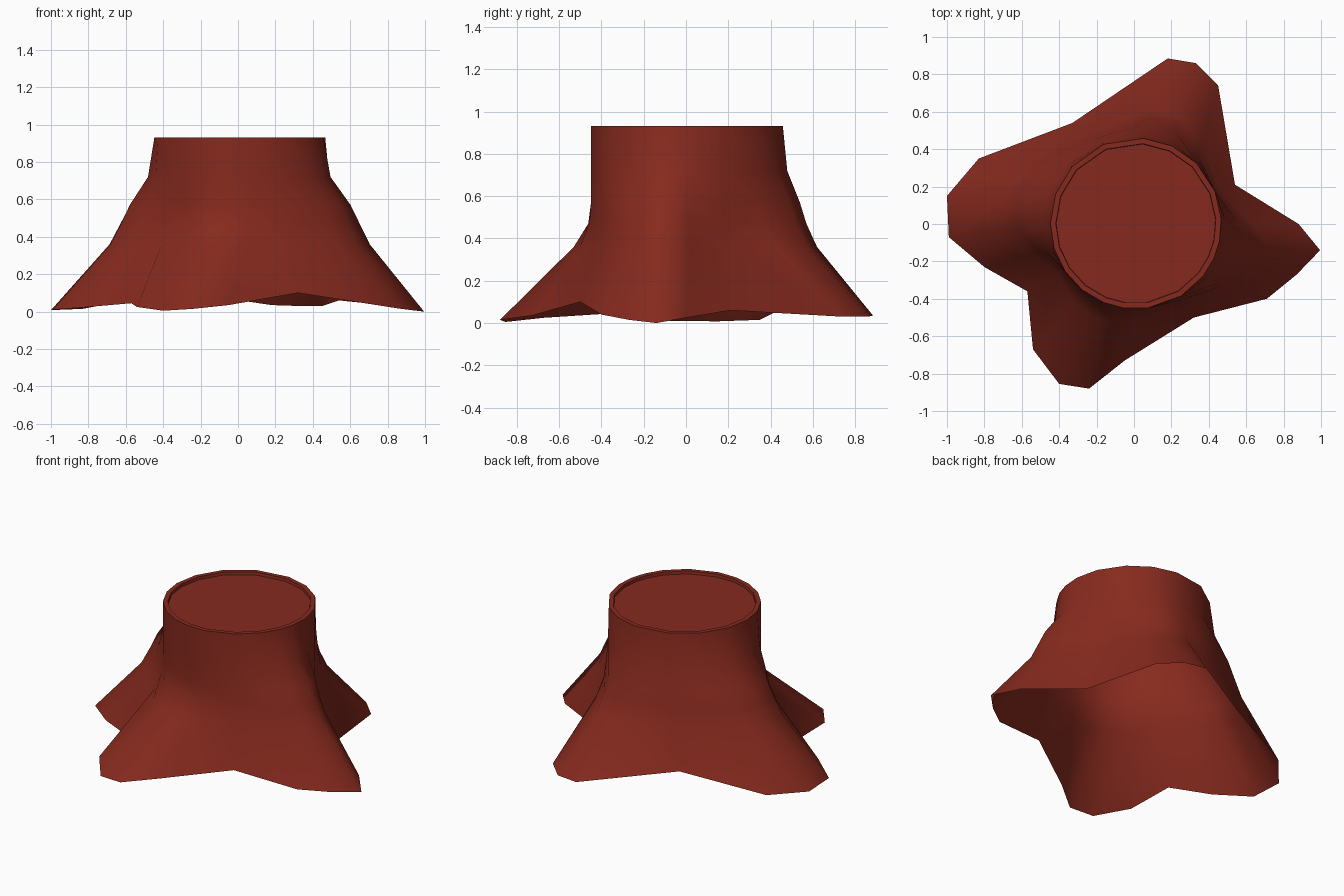
import bpy, bmesh, math
from mathutils import Vector

if "Cube" in bpy.data.objects:
    bpy.data.objects.remove(bpy.data.objects["Cube"])

# Root outline on the ground (x, y, z), counter-clockwise from the right root
base = [(.995, -.14, 0), (.88, 0, .025), (.54, .21, .06), (.45, .74, .03),
        (.33, .86, .03), (.18, .885, .035), (-.33, .54, .11), (-.83, .35, .015),
        (-1, .15, .008), (-.99, -.07, .01), (-.80, -.23, .025), (-.57, -.36, .045),
        (-.54, -.67, .025), (-.40, -.855, .005), (-.24, -.88, .015), (-.05, -.73, .035),
        (.32, -.50, .1), (.71, -.40, .04), (.87, -.27, .015)]
# Matching directions around the cut trunk, in degrees
angles = [-12, 3, 22, 45, 65, 85, 112, 138, 160, 180, 197, 214, 231, 248, 262,
          278, 302, 322, 336]
# How late each side flares: 0 spreads early, 1 stays upright until low down
late = [0, .3, 1, .8, .4, .3, 0, 0, 0, .1, .5, 1, 1, 1, 1, 1, .4, 0, 0]
# Flare profile: height, early spread, late spread
profile = [(.932, 0, 0), (.72, .07, 0), (.57, .27, 0), (.47, .36, .03),
           (.36, .46, .19), (0, 1, 1)]


def trunk_point(deg, radius, z):
    a = math.radians(deg)
    return Vector((.01 + radius * math.cos(a), .003 + radius * math.sin(a), z))


def bridge(bm, upper, lower):
    n = len(upper)
    for i in range(n):
        j = (i + 1) % n
        bm.faces.new((upper[i], lower[i], lower[j], upper[j]))


def make_ring(bm, radius, z):
    return [bm.verts.new(trunk_point(d, radius, z)) for d in angles]


bm = bmesh.new()

# Bark: rings flaring out from the trunk into four roots, open underneath
rings = []
for z, early, low in profile:
    ring = []
    for (x, y, foot), deg, w in zip(base, angles, late):
        top = trunk_point(deg, .457, 0)
        f = early + (low - early) * w
        ring.append(bm.verts.new((top.x + (x - top.x) * f,
                                  top.y + (y - top.y) * f, z if z else foot)))
    rings.append(ring)
for upper, lower in zip(rings, rings[1:]):
    bridge(bm, upper, lower)

# Cut top: flat thin rim around a slightly sunken face
rim = make_ring(bm, .428, .932)
sunk = make_ring(bm, .426, .914)
bridge(bm, rim, rings[0])
bridge(bm, sunk, rim)
bm.faces.new(sunk)

bmesh.ops.recalc_face_normals(bm, faces=bm.faces)
mesh = bpy.data.meshes.new("tree_stump")
bm.to_mesh(mesh)
bm.free()
stump = bpy.data.objects.new("tree_stump", mesh)
bpy.context.collection.objects.link(stump)

# Reddish bark colour
mat = bpy.data.materials.new("red_bark")
mat.diffuse_color = (.24, .023, .013, 1)
mat.use_nodes = True
mat.node_tree.nodes["Principled BSDF"].inputs["Base Color"].default_value = mat.diffuse_color
mesh.materials.append(mat)

bpy.context.view_layer.objects.active = stump
stump.select_set(True)
bpy.ops.object.shade_smooth_by_angle(angle=math.radians(65))
